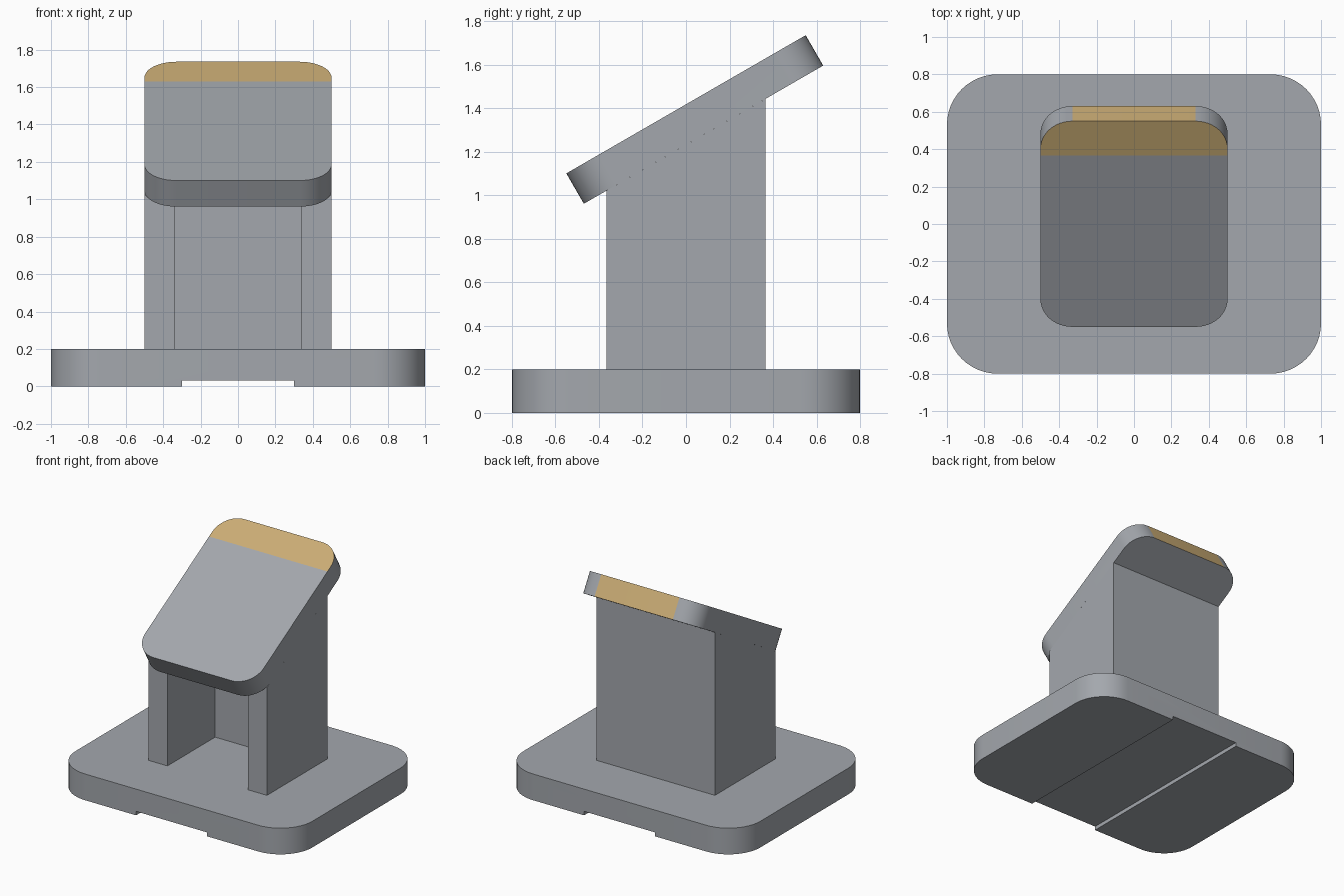
import bpy, bmesh, math
from mathutils import Matrix, Vector

if "Cube" in bpy.data.objects:
    bpy.data.objects.remove(bpy.data.objects["Cube"])


def material(name, rgb):
    m = bpy.data.materials.new(name)
    m.diffuse_color = (*rgb, 1)
    m.use_nodes = True
    m.node_tree.nodes["Principled BSDF"].inputs["Base Color"].default_value = m.diffuse_color
    return m


grey = material("warm grey", (0.37, 0.39, 0.42))
gold = material("gold", (0.60, 0.42, 0.18))


def rounded_rect(hx, hy, r, steps=12):
    pts = []
    for i, (sx, sy) in enumerate([(1, 1), (-1, 1), (-1, -1), (1, -1)]):
        for k in range(steps + 1):
            a = math.pi / 2 * (i + k / steps)
            pts.append((sx * (hx - r) + r * math.cos(a), sy * (hy - r) + r * math.sin(a)))
    return pts


def prism(pts, z0, z1):
    """Extrude a counter-clockwise plan outline from z0 to z1."""
    bm = bmesh.new()
    face = bm.faces.new([bm.verts.new((x, y, z0)) for x, y in pts])
    ext = bmesh.ops.extrude_face_region(bm, geom=[face])
    for v in ext["geom"]:
        if isinstance(v, bmesh.types.BMVert):
            v.co.z = z1
    bmesh.ops.recalc_face_normals(bm, faces=bm.faces)
    return bm


def finish(bm, name, mats=(grey,), smooth=True):
    me = bpy.data.meshes.new(name)
    bm.to_mesh(me)
    bm.free()
    ob = bpy.data.objects.new(name, me)
    bpy.context.collection.objects.link(ob)
    for m in mats:
        me.materials.append(m)
    if smooth:
        bpy.ops.object.select_all(action='DESELECT')
        ob.select_set(True)
        bpy.context.view_layer.objects.active = ob
        bpy.ops.object.shade_smooth_by_angle(angle=math.radians(30))
    return ob


# Base slab with a shallow channel running front to back underneath
base = finish(prism(rounded_rect(1.0, 0.8, 0.27), 0, 0.2), "base")
cutter = finish(prism([(-0.3, -1), (0.3, -1), (0.3, 1), (-0.3, 1)], -0.1, 0.03),
                "channel_cutter", smooth=False)
cutter.hide_render = True
cutter.hide_viewport = True
cut = base.modifiers.new("channel", 'BOOLEAN')
cut.operation, cut.solver, cut.object = 'DIFFERENCE', 'EXACT', cutter

# Column: U-shaped plan open to the front, its top sloped to meet the plate
SLOPE = math.radians(30)
D = 0.365
bm = prism([(-0.5, -D), (-0.34, -D), (-0.34, 0.21), (0.34, 0.21),
            (0.34, -D), (0.5, -D), (0.5, D), (-0.5, D)], 0.2, 1.0)
for v in bm.verts:
    if v.co.z > 0.9:
        v.co.z = 1.232 + v.co.y * math.tan(SLOPE)
finish(bm, "column", smooth=False)

# Tilted plate: top surface centred at y = 0, z = 1.418
bm = prism(rounded_rect(0.5, 0.635, 0.17), -0.161, 0)
bm.transform(Matrix.Translation((0, 0, 1.418)) @ Matrix.Rotation(SLOPE, 4, 'X'))
bm.normal_update()
# Gold band on the top face where the plate overhangs behind the column
top = max(bm.faces, key=lambda f: f.normal.z)
bmesh.ops.bisect_plane(bm, geom=[top, *top.edges, *top.verts],
                       plane_co=Vector((0, D, 0)), plane_no=Vector((0, 1, 0)))
bm.normal_update()
for f in bm.faces:
    if f.normal.z > 0.5 and f.calc_center_median().y > D:
        f.material_index = 1
finish(bm, "tilted_plate", (grey, gold))
